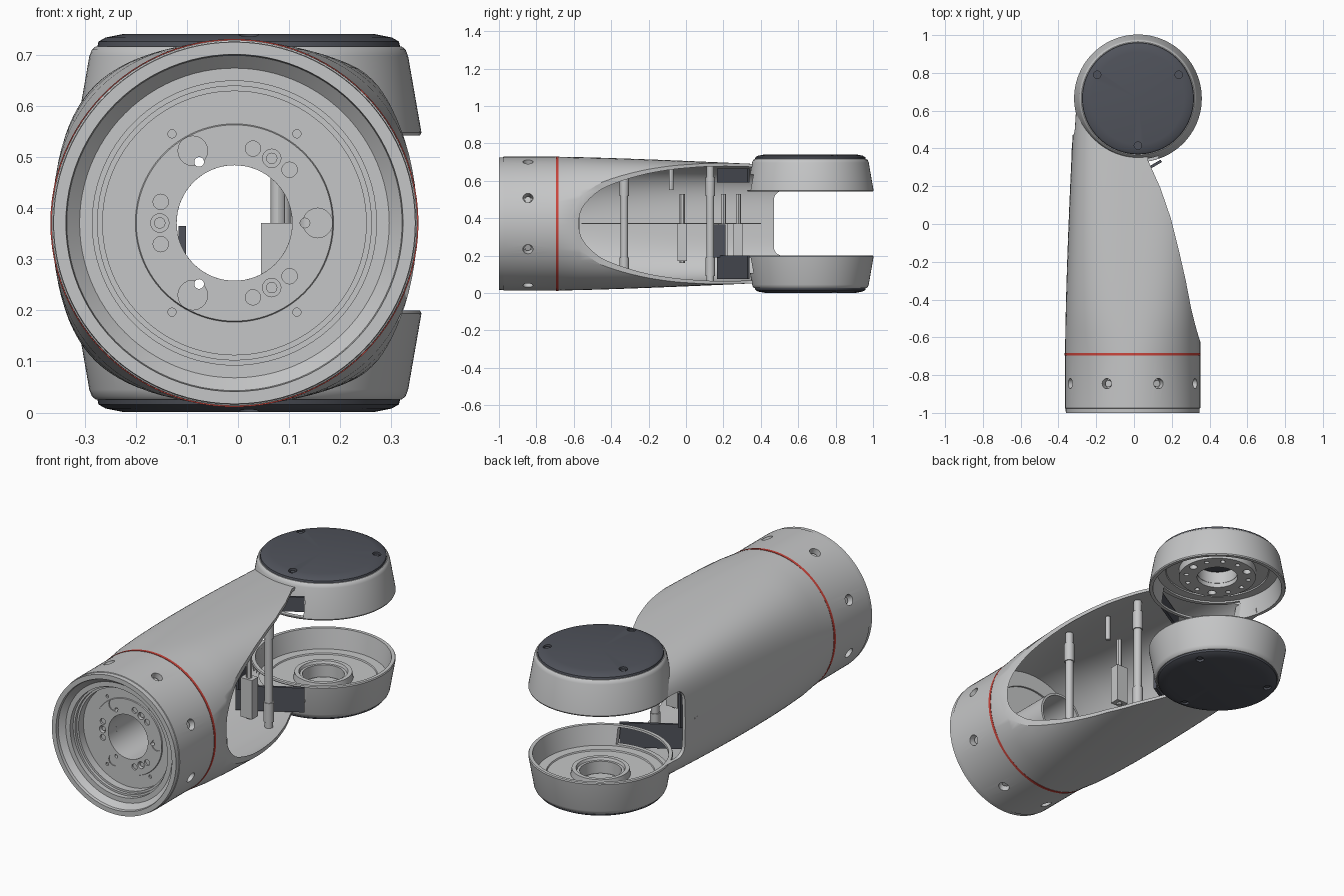
import bpy, bmesh
from math import sin, cos, pi, radians, copysign
from mathutils import Matrix, Vector

cube = bpy.data.objects.get("Cube")
if cube:
    bpy.data.objects.remove(cube, do_unlink=True)


def material(name, r, g, b):
    m = bpy.data.materials.new(name)
    m.use_nodes = True
    m.diffuse_color = (r, g, b, 1)
    m.node_tree.nodes["Principled BSDF"].inputs["Base Color"].default_value = (r, g, b, 1)
    return m


GREY = material("light grey", .56, .565, .57)
DARK = material("dark slate", .08, .086, .105)
RED = material("red", .6, .06, .045)

MID = .371            # mirror height of the fork
AX, AZ = -.007, MID   # tube axis
CUP = Vector((.021, .665, 0))


def finish(name, bm, mat):
    bmesh.ops.remove_doubles(bm, verts=bm.verts, dist=1e-5)
    bmesh.ops.recalc_face_normals(bm, faces=bm.faces)
    me = bpy.data.meshes.new(name)
    bm.to_mesh(me)
    bm.free()
    ob = bpy.data.objects.new(name, me)
    bpy.context.collection.objects.link(ob)
    me.materials.append(mat)
    return ob


def loft(name, rings, mat, closed=False):
    """Skin a list of point rings; closed joins the last ring to the first."""
    bm = bmesh.new()
    vs = [[bm.verts.new(p) for p in ring] for ring in rings]
    n = len(vs[0])
    for k in range(len(vs) if closed else len(vs) - 1):
        a, b = vs[k], vs[(k + 1) % len(vs)]
        for i in range(n):
            j = (i + 1) % n
            bm.faces.new((a[i], a[j], b[j], b[i]))
    return finish(name, bm, mat)


def lathe(name, profile, mat, at=(0, 0, 0), along_y=False, flip=False, closed=False, n=64):
    """Spin (radius, height) points about z or y; flip mirrors about the fork middle."""
    rings = []
    for r, h in profile:
        h = 2 * MID - h if flip else h
        ring = []
        for i in range(n):
            c, s = r * cos(2 * pi * i / n), r * sin(2 * pi * i / n)
            ring.append(Vector((c, h, s) if along_y else (c, s, h)) + Vector(at))
        rings.append(ring)
    return loft(name, rings, mat, closed)


def rod(name, a, b, r, mat, n=20):
    """Cylinder between two points."""
    a, b = Vector(a), Vector(b)
    d = b - a
    bm = bmesh.new()
    bmesh.ops.create_cone(bm, cap_ends=True, segments=n, radius1=r, radius2=r, depth=d.length)
    rot = d.to_track_quat('Z', 'Y').to_matrix().to_4x4()
    bmesh.ops.transform(bm, matrix=Matrix.Translation((a + b) / 2) @ rot, verts=bm.verts)
    return finish(name, bm, mat)


def box(name, lo, hi, mat):
    bm = bmesh.new()
    bmesh.ops.create_cube(bm, size=1)
    for v in bm.verts:
        v.co = [lo[i] if v.co[i] < 0 else hi[i] for i in range(3)]
    return finish(name, bm, mat)


def prism(name, outline, z0, z1, mat):
    bm = bmesh.new()
    f = bm.faces.new([bm.verts.new((x, y, z0)) for x, y in outline])
    top = bmesh.ops.extrude_face_region(bm, geom=[f])["geom"]
    for v in top:
        if isinstance(v, bmesh.types.BMVert):
            v.co.z = z1
    return finish(name, bm, mat)


def cut(ob, cutters):
    """Subtract cutters, bake the result, drop the cutters."""
    for c in cutters:
        c.hide_render = True
        m = ob.modifiers.new("cut", 'BOOLEAN')
        m.operation, m.solver, m.object = 'DIFFERENCE', 'EXACT', c
    dg = bpy.context.evaluated_depsgraph_get()
    me = bpy.data.meshes.new_from_object(ob.evaluated_get(dg))
    ob.modifiers.clear()
    ob.data = me
    for c in cutters:
        bpy.data.objects.remove(c, do_unlink=True)


# Hollow arm: round at the front, squarer and flatter towards the fork
def section(y, inset, n=96):
    s = max(0, (y + .7) / 1.17)
    left, right = -.365 + .04 * s ** 1.5, .351
    cx, a = (left + right) / 2, (right - left) / 2 - inset
    b = .358 - .044 * s ** 1.3 - inset
    e = 2 / (2 + 1.7 * min(s, 1) ** .75)
    ring = []
    for i in range(n):
        c, w = cos(2 * pi * i / n), sin(2 * pi * i / n)
        ring.append((cx + a * copysign(abs(c) ** e, c), y, AZ + b * copysign(abs(w) ** e, w)))
    return ring


steps = [-.7 + .13 * k for k in range(11)]
path = [(-1, .004), (-.977, .003), (-.975, 0)] + [(y, 0) for y in steps]
path += [(y, .016) for y in reversed(steps)]
path += [(-.8, .02), (-.8, .1), (-.92, .1), (-.92, .09), (-.935, .09), (-.935, .08),
         (-.96, .08), (-.96, .055), (-.985, .03), (-1, .028)]
arm = loft("arm_shell", [section(y, t) for y, t in path], GREY, closed=True)

# Slanted side opening, fork gap, room for the cups, and radial screw holes
opening = [(.353, -.63), (.331, -.56), (.303, -.45), (.274, -.3), (.24, -.15), (.195, .03),
           (.14, .19), (.075, .335), (.075, .7), (.6, .7), (.6, -.63)]
gap = box("gap_cutter", (-.6, .47, .2), (.6, .9, .545), GREY)
rounding = gap.modifiers.new("rounding", 'BEVEL')
rounding.width, rounding.segments = .045, 5
cutters = [prism("opening_cutter", opening, -.1, .9, GREY), gap,
           rod("cup_cutter", (CUP.x, CUP.y, -.1), (CUP.x, CUP.y, .9), .312, GREY, 64)]
for k in range(8):
    t = radians(22.5 + 45 * k)
    out = lambda r: (AX + r * cos(t), -.845, AZ + r * sin(t))
    cutters.append(rod("hole_cutter", out(.31), out(.42), .027, GREY))
    rod("ring_screw", out(.3), out(.335), .018, GREY, 12)
cut(arm, cutters)

# Red band around the tube
lathe("red_stripe", [(.35, -.696), (.3602, -.696), (.3602, -.682), (.35, -.682)], RED,
      (AX, 0, AZ), along_y=True, closed=True, n=96)

# Mounting plate inside the tube, with its bolt pattern in threes
plate = lathe("mounting_plate", [(.113, -.885), (.192, -.885), (.194, -.88), (.27, -.88),
                                 (.27, -.81), (.113, -.81)], GREY,
              (AX, 0, AZ), along_y=True, closed=True, n=96)
holes = []


def plate_rod(name, deg, dist, r, y0, y1):
    x, z = AX + dist * cos(radians(deg)), AZ + dist * sin(radians(deg))
    return rod(name, (x, y0, z), (x, y1, z), r, GREY)


for a in (0, 120, 240):
    holes += [plate_rod("pocket_cutter", a, .163, .029, -.95, -.88),
              plate_rod("through_cutter", a, .138, .0095, -.95, -.7),
              plate_rod("bolt_cutter", a + 60, .146, .018, -.95, -.865)]
    plate_rod("plate_bolt", a + 60, .146, .011, -.875, -.86)
    for off in (-16, 16):
        holes.append(plate_rod("side_cutter", a + 60 + off, .15, .015, -.95, -.875))
for a in (55, 125, 235, 305):
    holes.append(plate_rod("corner_cutter", a, .213, .008, -.95, -.872))
cut(plate, holes)
lathe("cable_tube", [(.113, -.82), (.125, -.82), (.125, -.57), (.113, -.57)], GREY,
      (AX, 0, AZ), along_y=True, closed=True)

# Posts, screw bosses and brackets inside the arm
for x, y in ((.14, -.33), (.085, .13)):
    rod("inner_post", (x, y, .06), (x, y, .68), .02, GREY)
    for z in (.09, .52):
        rod("post_boss", (x, y, z), (x, y, z + .1), .025, GREY)
for x, y in ((.078, -.02), (-.25, .2), (-.25, .28)):
    box("inner_bracket", (x - .033, y - .025, .17), (x + .033, y + .025, MID), GREY)
    rod("bracket_stud", (x, y, .16), (x, y, .53), .014, GREY, 12)
rod("top_stud", (.1, -.08, .55), (.1, -.08, .68), .012, GREY, 12)
box("seam_rib", (-.33, -.56, MID - .003), (-.3, .4, MID + .003), GREY)

# Fork: two open cups facing each other, each with an outer cap
for side, flip in (("lower", False), ("upper", True)):
    def up(z):
        return 2 * MID - z if flip else z
    cup = lathe(side + "_cup", [(0, .026), (.3, .026), (.307, .032), (.312, .045), (.338, .194),
                                (.335, .2), (.318, .2), (.3, .1), (.255, .1), (.252, .094),
                                (.14, .094), (.135, .125), (.115, .125), (.11, .112),
                                (.098, .112), (.098, .05), (0, .05)], GREY, CUP, flip=flip, n=96)
    z0, z1 = sorted((up(.108), up(.19)))
    cut(cup, [box("passage_cutter", (-.25, .3, z0), (.13, .52, z1), GREY)])
    cap = lathe(side + "_cap", [(0, .001), (.245, .001), (.28, .008), (.294, .016), (.297, .03),
                                (0, .03)], DARK, CUP, flip=flip, n=96)
    sockets = []
    for deg in (30, 150, 270):
        at = CUP + .25 * Vector((cos(radians(deg)), sin(radians(deg)), 0))
        sockets.append(lathe("socket_cutter", [(0, -.02), (.02, -.02), (.02, .015), (0, .015)],
                             DARK, at, flip=flip, n=20))
        lathe("cap_screw", [(0, .008), (.012, .008), (.012, .02), (0, .02)], DARK, at,
              flip=flip, n=20)
    cut(cap, sockets)
    lathe(side + "_hub_floor", [(0, .048), (.09, .048), (.09, .054), (0, .054)],
          DARK if flip else GREY, CUP, flip=flip)
    # Dark slanted cover between arm and cup
    strip = [(-.13, .165), (.148, .328), (.14, .34), (-.137, .177)]
    prism(side + "_cable_cover", strip, *sorted((up(.075), up(.15 if flip else .2))), DARK)
box("cover_tab", (-.116, .15, .19), (-.102, .21, .365), DARK)

# Bolt flange of the upper cup
flange = lathe("upper_flange", [(.1, .09), (.1, .135), (.19, .135), (.19, .09)], GREY, CUP,
               flip=True, closed=True)
bolts = []
for k in range(12):
    p = CUP + .155 * Vector((cos(k * pi / 6), sin(k * pi / 6), 0))
    bolts.append(rod("flange_cutter", p + Vector((0, 0, .57)), p + Vector((0, 0, .63)),
                     .02 if k % 4 == 0 else .012, GREY, 16))
cut(flange, bolts)

# Smooth shading with crisp edges
bpy.ops.object.select_all(action='DESELECT')
for ob in bpy.context.scene.objects:
    if ob.type == 'MESH':
        ob.select_set(True)
        bpy.context.view_layer.objects.active = ob
bpy.ops.object.shade_smooth_by_angle(angle=radians(30))
